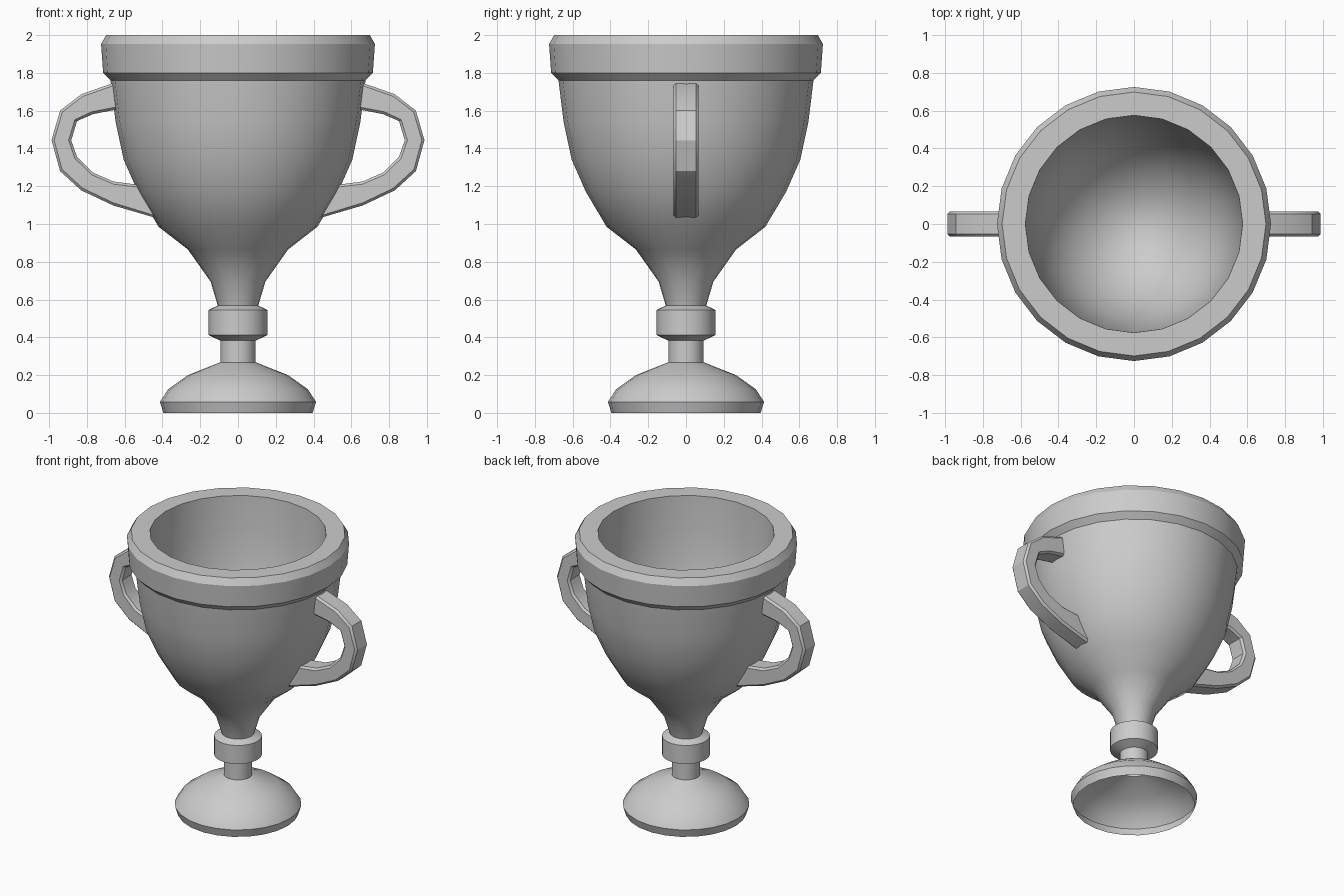
import bpy
import bmesh
import math

if "Cube" in bpy.data.objects:
    bpy.data.objects.remove(bpy.data.objects["Cube"])

SIDES = 24


def finish(name, bm):
    mesh = bpy.data.meshes.new(name)
    bm.to_mesh(mesh)
    bm.free()
    obj = bpy.data.objects.new(name, mesh)
    bpy.context.collection.objects.link(obj)
    bpy.ops.object.select_all(action='DESELECT')
    bpy.context.view_layer.objects.active = obj
    obj.select_set(True)
    bpy.ops.object.shade_smooth_by_angle(angle=math.radians(30))
    return obj


def lathe(name, profile):
    """Revolve (radius, z) points around the z axis."""
    bm = bmesh.new()
    rings = []
    for r, z in profile:
        if r == 0:
            rings.append([bm.verts.new((0, 0, z))] * SIDES)
            continue
        rings.append([bm.verts.new((r * math.cos(math.tau * i / SIDES),
                                    r * math.sin(math.tau * i / SIDES), z))
                      for i in range(SIDES)])
    for a, b in zip(rings, rings[1:]):
        for i in range(SIDES):
            j = (i + 1) % SIDES
            bm.faces.new(list(dict.fromkeys((a[i], a[j], b[j], b[i]))))
    return finish(name, bm)


# Hollow domed foot
lathe("base", [(0.395, 0), (0.413, 0.058), (0.37, 0.125),
               (0.265, 0.2), (0.093, 0.268)])

# Stem with knob
lathe("stem", [(0.093, 0.268), (0.093, 0.382), (0.156, 0.412),
               (0.156, 0.545), (0.107, 0.568)])

# Cup: outer wall, rim band, then the inner bowl
lathe("cup", [(0.107, 0.568), (0.145, 0.695), (0.265, 0.865), (0.42, 0.985),
              (0.53, 1.17), (0.605, 1.34), (0.648, 1.54), (0.675, 1.76),
              (0.714, 1.8), (0.725, 1.953), (0.698, 2.0), (0.575, 2.0),
              (0.565, 1.76), (0.54, 1.54), (0.5, 1.36), (0.43, 1.2),
              (0.33, 1.06), (0.2, 0.96), (0.09, 0.915), (0, 0.905)])

# Handles: chamfered bar swept between an outer and an inner (x, z) outline
outer = [(0.63, 1.757), (0.83, 1.687), (0.942, 1.6), (0.987, 1.443),
         (0.942, 1.28), (0.83, 1.178), (0.66, 1.098), (0.40, 1.022)]
inner = [(0.63, 1.608), (0.767, 1.582), (0.852, 1.545), (0.883, 1.443),
         (0.852, 1.355), (0.767, 1.272), (0.66, 1.225), (0.49, 1.203)]
HALF, CHAMFER = 0.067, 0.014
bm = bmesh.new()
sections = []
for (ox, oz), (ix, iz) in zip(outer, inner):
    t = CHAMFER / math.hypot(ox - ix, oz - iz)
    n = HALF - CHAMFER
    section = [(0, -n), (t, -HALF), (1 - t, -HALF), (1, -n),
               (1, n), (1 - t, HALF), (t, HALF), (0, n)]
    sections.append([bm.verts.new((ox + (ix - ox) * s, y, oz + (iz - oz) * s))
                     for s, y in section])
for a, b in zip(sections, sections[1:]):
    for i in range(8):
        j = (i + 1) % 8
        bm.faces.new((a[i], a[j], b[j], b[i]))
bm.faces.new(sections[0])
bm.faces.new(sections[-1])
bmesh.ops.recalc_face_normals(bm, faces=bm.faces)
handles = finish("handles", bm)
handles.modifiers.new("mirror", 'MIRROR').use_axis = (True, False, False)
